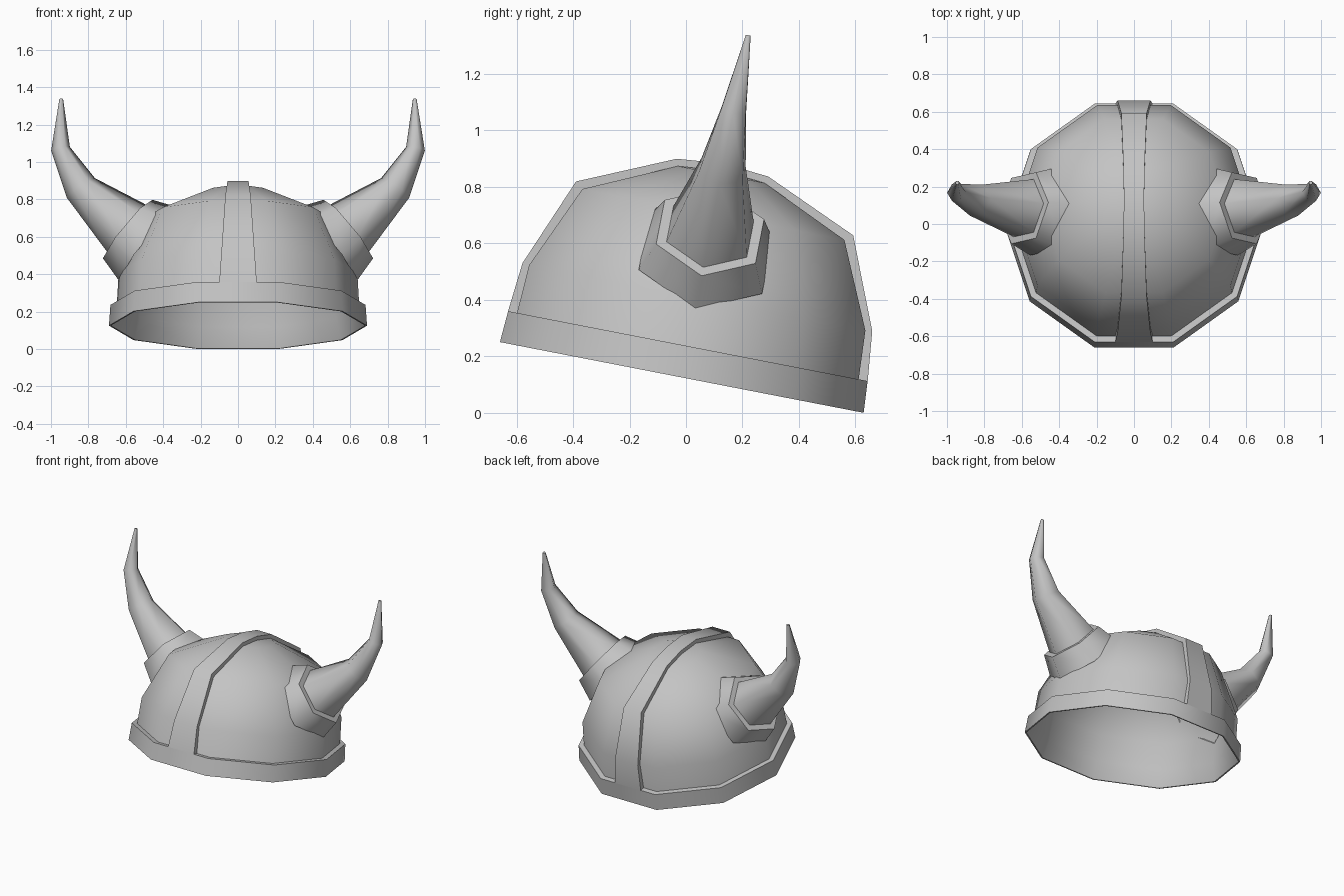
import bpy, bmesh
from math import radians, sin, cos, tau
from mathutils import Matrix, Vector

cube = bpy.data.objects.get("Cube")
if cube:
    bpy.data.objects.remove(cube, do_unlink=True)

steel = bpy.data.materials.new("grey")
steel.use_nodes = True
GREY = (0.55, 0.55, 0.55, 1)
steel.diffuse_color = GREY
steel.node_tree.nodes["Principled BSDF"].inputs["Base Color"].default_value = GREY

# The whole helmet leans backwards
TILT = Matrix.Translation((0, -0.015, 0.125)) @ Matrix.Rotation(radians(-11), 4, "X")


def loft(name, rings, wrap=True, cap_last=False):
    """Bridge successive rings of points; one-point rings become poles."""
    bm = bmesh.new()
    loops = [[bm.verts.new(p) for p in ring] for ring in rings]
    for a, b in zip(loops, loops[1:]):
        n = max(len(a), len(b))
        for i in range(n if wrap else n - 1):
            j = (i + 1) % n
            quad = [a[i % len(a)], a[j % len(a)], b[j % len(b)], b[i % len(b)]]
            bm.faces.new(list(dict.fromkeys(quad)))
    if cap_last:
        bm.faces.new(loops[-1])
    bmesh.ops.recalc_face_normals(bm, faces=bm.faces)
    bm.transform(TILT)
    mesh = bpy.data.meshes.new(name)
    bm.to_mesh(mesh)
    bm.free()
    mesh.materials.append(steel)
    obj = bpy.data.objects.new(name, mesh)
    bpy.context.collection.objects.link(obj)
    bpy.ops.object.select_all(action="DESELECT")
    obj.select_set(True)
    bpy.context.view_layer.objects.active = obj
    bpy.ops.object.shade_smooth_by_angle(angle=radians(65))


def circle(radius, z, sides=10):
    if radius == 0:
        return [(0, 0, z)]
    return [(radius * cos(tau * i / sides), radius * sin(tau * i / sides), z)
            for i in range(sides)]


# Ten-sided open dome and the rim wrapped around its foot
dome = [(0.68, 0), (0.648, 0.113), (0.638, 0.287), (0.497, 0.588),
        (0.165, 0.732), (0, 0.745)]
rim = [(0.68, 0), (0.69, 0), (0.682, 0.113), (0.648, 0.113)]
loft("helmet_dome", [circle(r, z) for r, z in dome])
loft("helmet_rim", [circle(r, z) for r, z in rim])

# Raised band over the crown: y, z, half width, with its sides down to the dome
outer = [(0.649, 0.112, 0.10), (0.631, 0.29, 0.088), (0.50, 0.61, 0.068),
         (0.165, 0.757, 0.056), (0, 0.772, 0.054)]
half = [(y, z, w, r * sin(radians(72)), foot)
        for (y, z, w), (r, foot) in zip(outer, dome[1:])]
path = [(-y, z, w, -yi, zi) for y, z, w, yi, zi in half] + half[-2::-1]
loft("crown_band", [[(-w, yi, zi), (-w, y, z), (w, y, z), (w, yi, zi)]
                    for y, z, w, yi, zi in path], wrap=False)


# Horns and collars: six-sided sections along a path in the x-z plane
def section(x, z, radius, ax, az, side):
    axis = Vector((ax, 0, az)).normalized()
    up = Vector((-axis.z, 0, axis.x))
    pts = []
    for i in range(6):
        a = tau * i / 6
        p = Vector((x, 0, z)) + radius * (up * cos(a) + Vector((0, sin(a), 0)))
        pts.append((p.x * side, p.y, p.z))
    return pts


collar = [(0.473, 0.444, 0.257, 0.77, 0.64), (0.59, 0.526, 0.207, 0.77, 0.64)]
horn = [(0.59, 0.526, 0.167, 0.77, 0.64), (0.84, 0.75, 0.092, 0.58, 0.81),
        (0.949, 0.964, 0.051, 0.2, 0.98), (0.945, 1.235, 0.01, 0, 1)]
for label, side in (("left", 1), ("right", -1)):
    loft(label + "_horn_collar", [section(*s, side) for s in collar], cap_last=True)
    loft(label + "_horn", [section(*s, side) for s in horn], cap_last=True)
